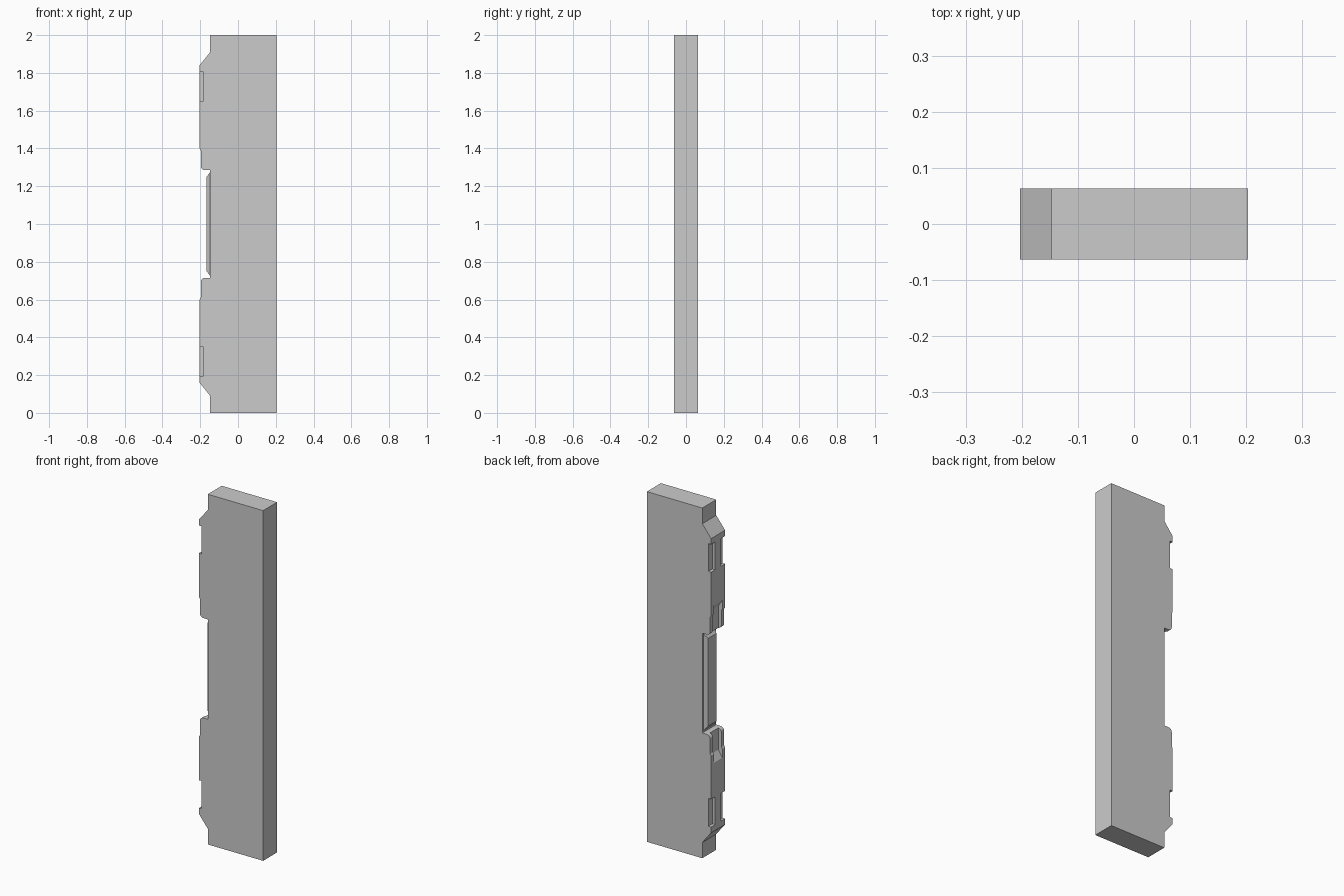
import bpy, bmesh, math

if "Cube" in bpy.data.objects:
    bpy.data.objects.remove(bpy.data.objects["Cube"])

HALF_Y = 0.063


def extrude_profile(bm, pts, y0, y1):
    """Closed prism from an (x, z) outline, running from y0 to y1."""
    front = [bm.verts.new((x, y0, z)) for x, z in pts]
    back = [bm.verts.new((x, y1, z)) for x, z in pts]
    bm.faces.new(front)
    bm.faces.new(back[::-1])
    n = len(pts)
    for i in range(n):
        j = (i + 1) % n
        bm.faces.new((front[j], front[i], back[i], back[j]))


def finish(bm, name):
    bmesh.ops.recalc_face_normals(bm, faces=bm.faces)
    mesh = bpy.data.meshes.new(name)
    bm.to_mesh(mesh)
    bm.free()
    obj = bpy.data.objects.new(name, mesh)
    bpy.context.collection.objects.link(obj)
    return obj


def mirrored(upper):
    """Complete an outline by reflecting its upper half about z = 1."""
    return upper + [(x, 2 - z) for x, z in reversed(upper)]


# Wall slab with raised left edge, upper half of the outline
corner = [(-0.175 - 0.022 * math.sin(a), 1.307 - 0.022 * math.cos(a))
          for a in (math.radians(d) for d in (90, 67.5, 45, 22.5, 0))]
upper = [(0.203, 2.0), (-0.147, 2.0), (-0.147, 1.91), (-0.203, 1.84),
         (-0.203, 1.40), (-0.197, 1.39)] + corner + [(-0.147, 1.285)]
bm = bmesh.new()
extrude_profile(bm, mirrored(upper), -HALF_Y, HALF_Y)
wall = finish(bm, "wall_slab")

# Cutter: four side pockets and a central channel with sloped ends
bm = bmesh.new()
for z0, z1 in ((0.193, 0.352), (1.648, 1.807)):
    for y0, y1 in ((-0.08, -0.027), (0.027, 0.08)):
        extrude_profile(bm, [(-0.25, z0), (-0.185, z0), (-0.185, z1), (-0.25, z1)], y0, y1)
channel = [(-0.25, 1.45), (-0.203, 1.45), (-0.178, 1.41)]
extrude_profile(bm, mirrored(channel), -0.038, 0.038)
cutter = finish(bm, "recess_cutter")
cutter.hide_render = True

mod = wall.modifiers.new("recesses", 'BOOLEAN')
mod.operation = 'DIFFERENCE'
mod.solver = 'EXACT'
mod.object = cutter
bpy.context.view_layer.objects.active = wall
bpy.ops.object.modifier_apply(modifier=mod.name)
bpy.data.objects.remove(cutter)

# Bevelled panel in the central gap
bm = bmesh.new()
rings = []
for x, hy, hz in ((-0.14, 0.052, 0.275), (-0.147, 0.052, 0.275), (-0.166, 0.037, 0.25)):
    rings.append([bm.verts.new((x, sy * hy, 1 + sz * hz))
                  for sy, sz in ((-1, -1), (1, -1), (1, 1), (-1, 1))])
bm.faces.new(rings[0])
bm.faces.new(rings[-1])
for a, b in zip(rings, rings[1:]):
    for i in range(4):
        j = (i + 1) % 4
        bm.faces.new((a[i], a[j], b[j], b[i]))
finish(bm, "center_panel")
